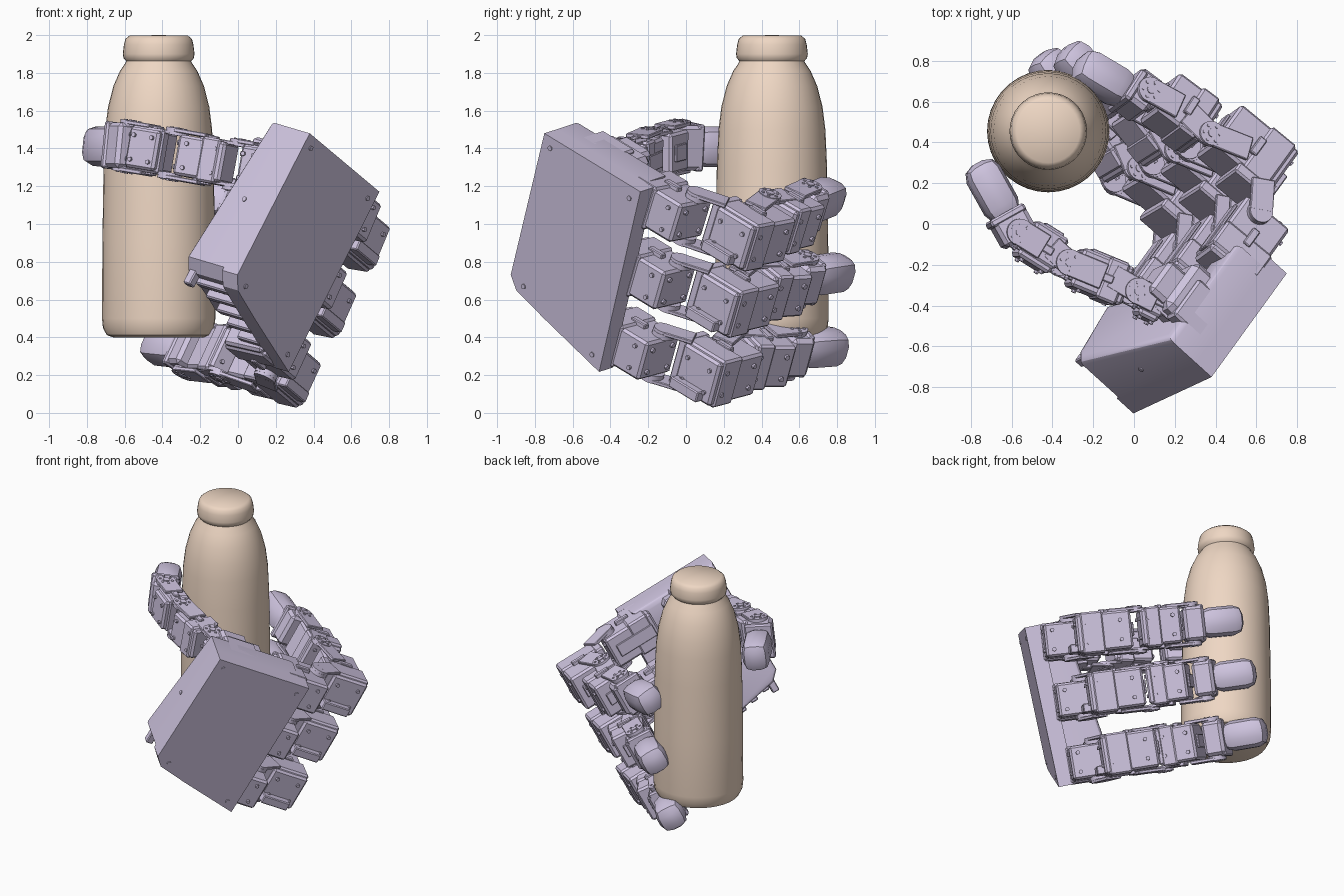
import bpy, bmesh, math
from mathutils import Matrix, Vector

if "Cube" in bpy.data.objects:
    bpy.data.objects.remove(bpy.data.objects["Cube"])

def material(name, col):
    m = bpy.data.materials.new(name)
    m.diffuse_color = (*col, 1)
    m.use_nodes = True
    m.node_tree.nodes["Principled BSDF"].inputs["Base Color"].default_value = m.diffuse_color
    return m

SHELL = material("lilac_plastic", (0.63, 0.56, 0.75))
TAN = material("tan_bottle", (0.86, 0.68, 0.55))

# Hand frame: x = towards fingers, y = across the knuckles, z = out of the palm
U = Vector((0.528, 0.728, -0.443)).normalized()
N = Vector((-0.726, 0.657, 0.215))
N = (N - U * N.dot(U)).normalized()
V = N.cross(U)
HAND = Matrix.Translation((0.38, -0.75, 1.48)) @ Matrix((U, V, N)).transposed().to_4x4()


def finish(name, bm, mat, M=Matrix(), angle=30):
    bmesh.ops.recalc_face_normals(bm, faces=bm.faces)
    me = bpy.data.meshes.new(name)
    bm.to_mesh(me)
    bm.free()
    me.transform(M)
    me.materials.append(mat)
    ob = bpy.data.objects.new(name, me)
    bpy.context.collection.objects.link(ob)
    bpy.context.view_layer.objects.active = ob
    ob.select_set(True)
    bpy.ops.object.shade_smooth_by_angle(angle=math.radians(angle))
    ob.select_set(False)
    return ob


def box(bm, lo, hi, bev=0.012, R=Matrix(), seg=1):
    lo, hi = Vector(lo), Vector(hi)
    s = hi - lo
    M = R @ Matrix.Translation((lo + hi) / 2) @ Matrix.Diagonal((*s, 1))
    vs = bmesh.ops.create_cube(bm, size=1, matrix=M)["verts"]
    es = list({e for v in vs for e in v.link_edges})
    if bev:
        bmesh.ops.bevel(bm, geom=es, offset=bev, segments=seg, affect='EDGES', profile=0.5)


def disc(bm, c, r, h, axis='Y', n=20, R=Matrix()):
    rot = {'X': Matrix.Rotation(math.pi/2, 4, 'Y'), 'Y': Matrix.Rotation(math.pi/2, 4, 'X'), 'Z': Matrix()}[axis]
    bmesh.ops.create_cone(bm, cap_ends=True, segments=n, radius1=r, radius2=r, depth=h,
                          matrix=R @ Matrix.Translation(c) @ rot)


def horn(bm, x, z, w, R=Matrix()):
    # round servo horns with a ring of screws on both sides of a joint
    for s in (-1, 1):
        disc(bm, (x, s * w, z), 0.062, 0.03, R=R)
        disc(bm, (x, s * (w + 0.015), z), 0.022, 0.012, n=12, R=R)
        for k in range(6):
            a = k * math.pi / 3
            disc(bm, (x + 0.042*math.cos(a), s * (w + 0.015), z + 0.042*math.sin(a)), 0.009, 0.01, n=8, R=R)


def link(bm, a, b, y, w=0.10, t=0.022):
    # flat bracket arm with one rounded end, on both sides
    dx, dz = b[0] - a[0], b[1] - a[1]
    L = math.hypot(dx, dz)
    for s in (-1, 1):
        R = Matrix.Translation((a[0], s * y, a[1])) @ Matrix.Rotation(-math.atan2(dz, dx), 4, 'Y')
        box(bm, (0, -t/2, -w/2), (L, t/2, w/2), 0.004, R)
        disc(bm, (a[0], s * y, a[1]), w/2, t * 0.98)


def motor(bm, x0, x1, z0, z1, w=0.115):
    # stepped servo case: core, wider gear end, seam plates and screws
    mx, mz = (x0 + x1) / 2, (z0 + z1) / 2
    box(bm, (x0, -w + 0.012, z0), (x1, w - 0.012, z1), 0.014)
    if z1 - z0 > x1 - x0:
        box(bm, (x0 - 0.008, -w, z0 + 0.03), (x1 + 0.008, w, mz), 0.012)
    else:
        box(bm, (x0 + 0.03, -w, z0 - 0.008), (mx, w, z1 + 0.008), 0.012)
    box(bm, (mx - 0.05, -w - 0.012, mz - 0.02), (mx + 0.05, w + 0.012, mz + 0.02), 0.005)
    for sy in (-0.065, 0.065):
        for f in (0.2, 0.8):
            disc(bm, (x1 + 0.006, sy, z0 + f * (z1 - z0)), 0.014, 0.016, 'X', 8)
            disc(bm, (x0 + f * (x1 - x0), sy, z0 - 0.006), 0.012, 0.016, 'Z', 8)
    box(bm, (x0 + 0.03, -0.045, z1), (x1 - 0.05, 0.045, z1 + 0.016), 0.004)


def fingertip(bm, c, size, R=Matrix()):
    M = R @ Matrix.Translation(c) @ Matrix.Diagonal((*size, 1))
    vs = bmesh.ops.create_cube(bm, size=1, matrix=M)["verts"]
    es = list({e for v in vs for e in v.link_edges})
    bmesh.ops.bevel(bm, geom=es, offset=min(size) * 0.36, segments=2, affect='EDGES', profile=0.5)


# Bottle: lathed profile
prof = [(0, .40), (.24, .40), (.275, .412), (.295, .45), (.30, .50), (.298, .9), (.292, 1.3), (.283, 1.5), (.268, 1.62),
        (.24, 1.73), (.205, 1.81), (.178, 1.85), (.172, 1.862), (.186, 1.878), (.19, 1.90), (.184, 1.95),
        (.176, 1.98), (.155, 1.997), (0, 2.0)]
bm = bmesh.new()
pv = [bm.verts.new((r, 0, z)) for r, z in prof]
pe = [bm.edges.new(p) for p in zip(pv, pv[1:])]
bmesh.ops.spin(bm, geom=pv + pe, cent=(0, 0, 0), axis=(0, 0, 1), angle=2 * math.pi, steps=36)
bmesh.ops.remove_doubles(bm, verts=bm.verts, dist=1e-4)
finish("bottle", bm, TAN, Matrix.Translation((-0.42, 0.455, 0)), 40)


def slab(bm, outline, z0, z1, bev, slope=0):
    f = bm.faces.new([bm.verts.new((x, y, z0)) for x, y in outline])
    r = bmesh.ops.extrude_face_region(bm, geom=[f])
    top = [g for g in r["geom"] if isinstance(g, bmesh.types.BMVert)]
    for v in top:
        v.co.z = z1 + slope * v.co.y
    es = [e for e in bm.edges if all(v in top for v in e.verts)]
    if bev:
        bmesh.ops.bevel(bm, geom=es, offset=bev, segments=3, affect='EDGES', profile=0.5)


# Palm: back plate with a slanted edge, sloped housing, ribs on the slanted side
bm = bmesh.new()
slab(bm, [(0, 0), (.70, 0), (.71, 1.09), (.28, .985), (.06, .925), (0, .86)], 0, .11, 0)
finish("palm_back_plate", bm, SHELL, HAND)
bm = bmesh.new()
slab(bm, [(0, 0), (.40, 0), (.40, .97), (.28, .94), (.06, .90), (0, .84)], .10, .29, .035, .12)
finish("palm_housing", bm, SHELL, HAND)
bm = bmesh.new()
for k in range(5):
    x = 0.10 + 0.1 * k
    y = 0.92 + 0.27 * (x - 0.1)
    box(bm, (x, y - 0.15, .10), (x + .055, y + .02, .34 - .02 * k), .008)
box(bm, (.05, .75, .32), (.10, .97, .37), .006)
finish("palm_side_ribs", bm, SHELL, HAND)
bm = bmesh.new()
for x, y in ((.06, .06), (.64, .07), (.64, 1.02), (.1, .88)):
    disc(bm, (x, y, 0), .014, .012, 'Z', 10)
disc(bm, (.0, .45, .2), .014, .012, 'X', 10)
finish("palm_screws", bm, SHELL, HAND)

# Three fingers: knuckle position, sideways tilt, and opening at the second joint
for name, v, tilt, opened in (("index", .14, .10, -.05), ("middle", .545, .07, .22), ("little", .97, .05, .36)):
    K = Matrix.Translation((0, 0, .276))
    F = HAND @ Matrix.Translation((0, v, 0)) @ K @ Matrix.Rotation(-tilt, 4, 'X') @ K.inverted()
    J = Matrix.Translation((1.01, 0, .717))
    D = F @ J @ Matrix.Rotation(opened, 4, 'Y') @ J.inverted()

    bm = bmesh.new()
    motor(bm, .54, .90, .10, .37, .125)
    horn(bm, .858, .276, .122)
    finish(name + "_base_motor", bm, SHELL, F)

    bm = bmesh.new()
    motor(bm, .99, 1.255, .29, .66, .14)
    link(bm, (.858, .276), (1.0, .36), .142, .12)
    box(bm, (.94, -.14, .31), (1.0, .14, .50), .01)
    box(bm, (1.0, .06, .24), (1.2, .12, .31), .006)
    link(bm, (1.01, .70), (1.08, .50), .142, .12)
    horn(bm, 1.01, .70, .142)
    finish(name + "_proximal_motor", bm, SHELL, F)

    bm = bmesh.new()
    motor(bm, .95, 1.19, .72, .99, .135)
    link(bm, (1.01, .717), (1.03, .85), .13, .13)
    link(bm, (1.005, 1.07), (1.03, .9), .135, .13)
    horn(bm, 1.005, 1.07, .13)
    finish(name + "_middle_motor", bm, SHELL, D)

    bm = bmesh.new()
    box(bm, (.91, -.115, 1.02), (1.10, .115, 1.16), .02)
    box(bm, (.90, -.125, 1.12), (1.08, .125, 1.16), .01)
    R = Matrix.Translation((.98, 0, 1.15)) @ Matrix.Rotation(-.12, 4, 'Y')
    fingertip(bm, (0, 0, .13), (.19, .20, .30), R)
    finish(name + "_fingertip", bm, SHELL, D)

# Thumb mount on the palm side and its base motor
bm = bmesh.new()
slab(bm, [(.20, .0), (.64, .0), (.60, .2), (.20, .2)], .10, .30, .04)
box(bm, (.14, .02, .10), (.44, .22, .40), .03)
box(bm, (.16, .05, .38), (.36, .25, .50), .02)
box(bm, (.12, .0, .16), (.36, .10, .34), .012)
finish("thumb_base_motor", bm, SHELL, HAND)


def aim(p, q):
    # local x along the segment, y upwards, z sideways
    d = (q - p).normalized()
    up = (Vector((0.1, 0.05, 1)) - d * Vector((0.1, 0.05, 1)).dot(d)).normalized()
    return Matrix.Translation(p) @ Matrix((d, up, d.cross(up))).transposed().to_4x4(), (q - p).length


# Thumb chain: three servo links and a rounded tip
pts = [Vector(p) for p in ((.18, -.42, 1.28), (0, -.33, 1.31), (-.34, -.19, 1.37), (-.58, -.04, 1.41), (-.745, .255, 1.41))]
for i, name in enumerate(("thumb_root", "thumb_proximal", "thumb_middle")):
    M, L = aim(pts[i], pts[i + 1])
    bm = bmesh.new()
    motor(bm, .05, L - .05, -.10, .10, .12)
    link(bm, (L, 0), (L * .5, 0), .126, .13)
    link(bm, (0, 0), (L * .4, .02), .11, .12)
    horn(bm, L, 0, .122)
    finish(name + "_motor", bm, SHELL, M)
M, L = aim(pts[3], pts[4])
bm = bmesh.new()
box(bm, (-.05, -.12, -.09), (.10, .12, .09), .02)
box(bm, (.07, -.125, -.10), (.11, .125, .09), .01)
fingertip(bm, (.09 + (L - .05) / 2, 0, 0), (L - .03, .21, .18))
finish("thumb_tip", bm, SHELL, M)
